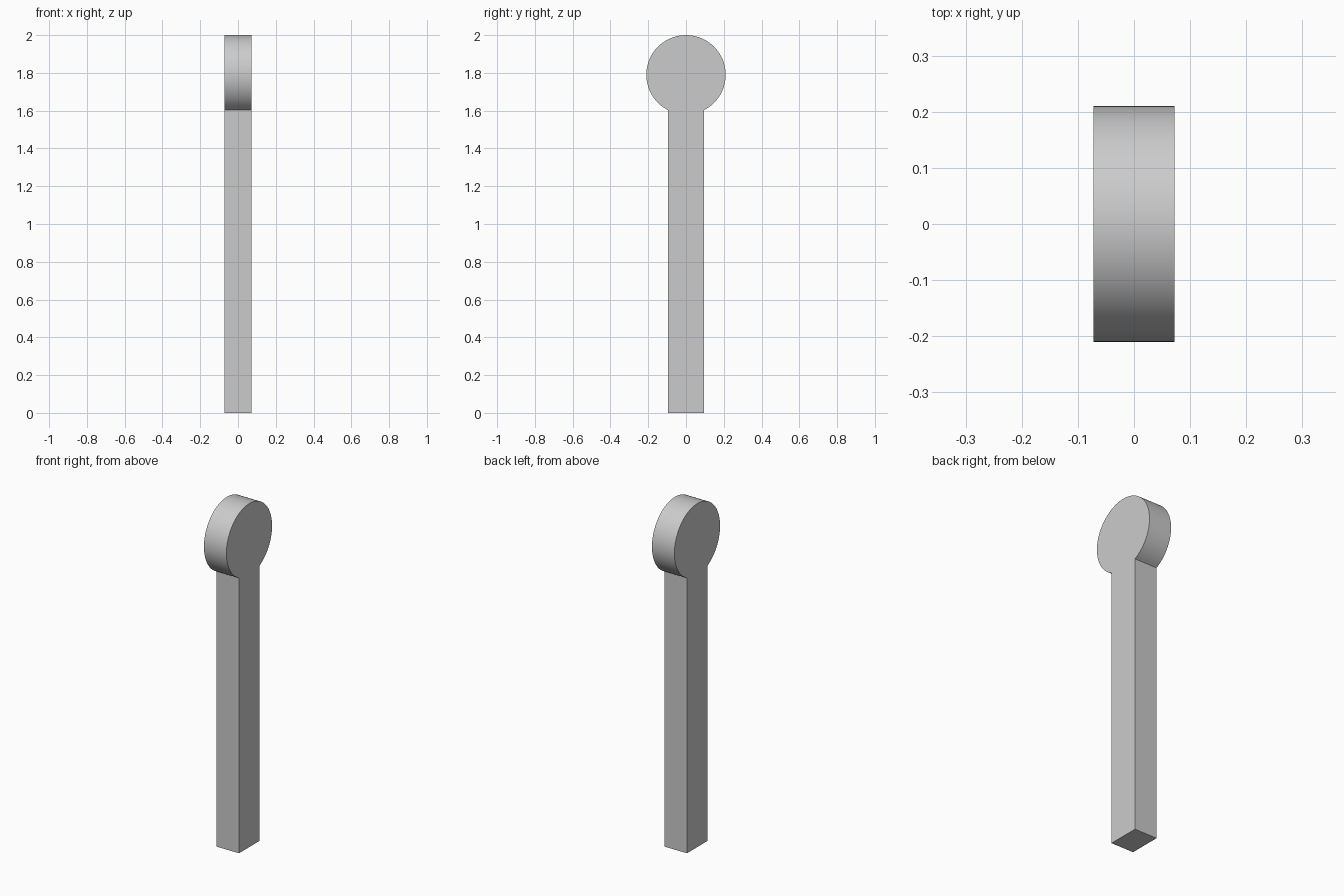
import bpy, bmesh, math

if "Cube" in bpy.data.objects:
    bpy.data.objects.remove(bpy.data.objects["Cube"])

HALF_T = 0.0723            # half thickness along x
HALF_W = 0.094             # half width of the post along y
R, CZ = 0.21, 1.79         # round head radius and centre height
SEGMENTS = 72

# Side outline (y, z): round head running into the straight post
start = -math.pi / 2 + math.asin(HALF_W / R)
sweep = 2 * math.pi - 2 * math.asin(HALF_W / R)
outline = [(-HALF_W, 0), (HALF_W, 0)]
for i in range(SEGMENTS + 1):
    a = start + sweep * i / SEGMENTS
    outline.append((R * math.cos(a), CZ + R * math.sin(a)))

# Extrude the outline through the thickness
bm = bmesh.new()
face = bm.faces.new([bm.verts.new((-HALF_T, y, z)) for y, z in outline])
ext = bmesh.ops.extrude_face_region(bm, geom=[face], use_keep_orig=True)
moved = [g for g in ext["geom"] if isinstance(g, bmesh.types.BMVert)]
bmesh.ops.translate(bm, verts=moved, vec=(2 * HALF_T, 0, 0))
bmesh.ops.recalc_face_normals(bm, faces=bm.faces)

mesh = bpy.data.meshes.new("round_headed_post")
bm.to_mesh(mesh)
bm.free()
post = bpy.data.objects.new("round_headed_post", mesh)
bpy.context.collection.objects.link(post)

# Smooth rim, crisp edges
bpy.context.view_layer.objects.active = post
post.select_set(True)
bpy.ops.object.shade_smooth_by_angle(angle=math.radians(30))
